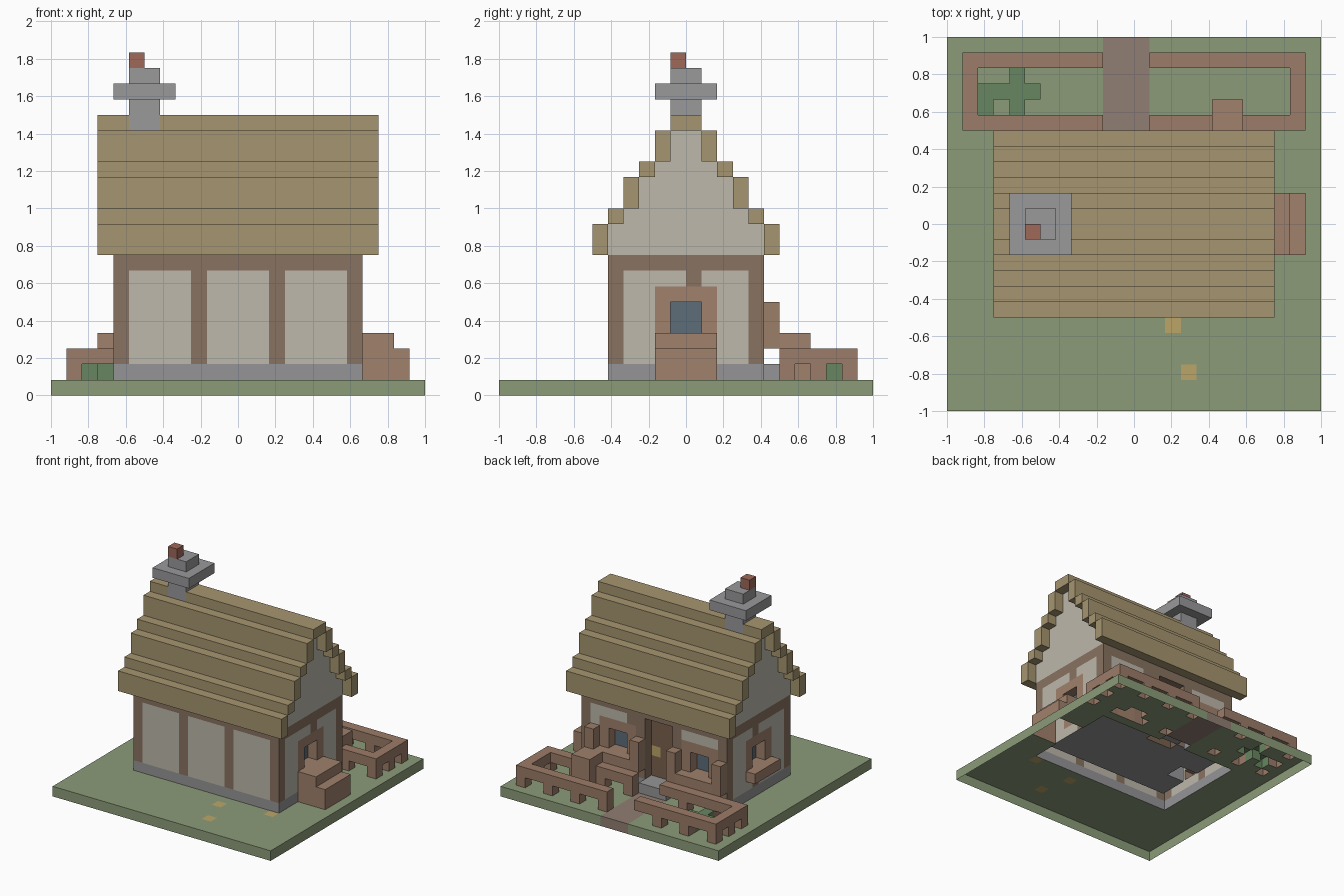
import bpy, bmesh
from mathutils import Vector

if "Cube" in bpy.data.objects:
    bpy.data.objects.remove(bpy.data.objects["Cube"])

U = 1 / 12          # one block; the plot is 24 x 24 blocks
grid = {}           # block -> part name

COLORS = {
    "ground": (.26, .33, .19), "path": (.28, .21, .17), "straw_patch": (.5, .38, .14),
    "foundation": (.30, .30, .31), "plaster_wall": (.51, .48, .41), "timber_frame": (.25, .17, .12),
    "window_frame": (.35, .22, .15), "window_glass": (.11, .15, .19), "door": (.19, .12, .075),
    "door_knob": (.5, .38, .14), "roof": (.38, .30, .16), "chimney": (.32, .32, .33),
    "chimney_pot": (.35, .14, .10), "doorstep": (.30, .30, .31), "shutter": (.33, .21, .14),
    "flower_box": (.35, .22, .15), "fence": (.33, .20, .14), "crate": (.35, .22, .15),
    "bench": (.35, .22, .15), "bush": (.14, .24, .12),
}


def fill(part, x, y, z):
    """Fill a range of blocks with a part, or carve it away when part is None."""
    for i in range(*x):
        for j in range(*y):
            for k in range(*z):
                if part:
                    grid[i, j, k] = part
                else:
                    grid.pop((i, j, k), None)


# Ground, path and straw patches
fill("ground", (0, 24), (0, 24), (0, 1))
fill("path", (10, 13), (17, 24), (0, 1))
for i, j in ((14, 5), (15, 2), (19, 6)):
    fill("straw_patch", (i, i + 1), (j, j + 1), (0, 1))

# House shell: stone floor, one-block plaster walls, timber top beam
fill("foundation", (4, 20), (7, 17), (1, 2))
fill("plaster_wall", (4, 20), (7, 17), (2, 8))
fill("timber_frame", (4, 20), (7, 17), (8, 9))
fill(None, (5, 19), (8, 16), (2, 9))

# Upright timbers
for j in (7, 16):
    for i in (4, 9, 14, 19):
        fill("timber_frame", (i, i + 1), (j, j + 1), (2, 9))
for i in (4, 19):
    fill("timber_frame", (i, i + 1), (12, 13), (2, 9))

# Stepped roof with gables: (first row, bottom, top), mirrored across the ridge
for j, z0, z1 in ((6, 9, 11), (7, 11, 12), (8, 12, 14), (9, 14, 15), (10, 15, 17), (11, 17, 18)):
    for jj in (j, 23 - j):
        fill("roof", (3, 21), (jj, jj + 1), (z0, z1))
    if j < 11:
        for i in (4, 19):
            fill("plaster_wall", (i, i + 1), (j + 1, 23 - j), (z0, z1))

# Chimney with cap and pot
fill("chimney", (5, 7), (11, 13), (2, 21))
fill("chimney", (4, 8), (10, 14), (19, 20))
fill("chimney_pot", (5, 6), (11, 12), (21, 22))

# Side windows, recessed one block
for wall, pane in ((4, 5), (19, 18)):
    fill("window_frame", (wall, wall + 1), (10, 14), (3, 7))
    fill(None, (wall, wall + 1), (11, 13), (4, 6))
    fill("window_glass", (pane, pane + 1), (11, 13), (4, 6))
fill("flower_box", (3, 4), (10, 14), (3, 4))

# Back windows with shutters and flower boxes
for i in (6, 15):
    fill("window_frame", (i - 1, i + 3), (16, 17), (3, 7))
    fill(None, (i, i + 2), (16, 17), (4, 6))
    fill("window_glass", (i, i + 2), (15, 16), (4, 6))
    fill("flower_box", (i - 1, i + 3), (17, 18), (3, 4))
    for s in (i - 2, i + 3):
        fill("shutter", (s, s + 1), (17, 18), (3, 6))

# Recessed back door, frame and step
fill("timber_frame", (9, 14), (16, 17), (2, 9))
fill(None, (10, 13), (16, 17), (2, 8))
fill("door", (10, 13), (15, 16), (2, 8))
fill("door_knob", (12, 13), (15, 16), (4, 5))
fill("doorstep", (10, 13), (17, 18), (1, 2))

# Garden fence: rails, then posts
for x0, x1 in ((1, 10), (13, 23)):
    for j in (18, 22):
        fill("fence", (x0, x1), (j, j + 1), (2, 3))
        for i in range(x0, x1, 3):
            fill("fence", (i, i + 1), (j, j + 1), (1, 2))
for i in (1, 22):
    fill("fence", (i, i + 1), (18, 23), (2, 3))
    for j in (18, 20, 22):
        fill("fence", (i, i + 1), (j, j + 1), (1, 2))

# Garden bush, crate, and stepped bench on the right side
fill("bush", (2, 6), (20, 21), (1, 2))
fill("bush", (4, 5), (19, 22), (1, 2))
fill("bush", (2, 3), (19, 20), (1, 2))
fill("crate", (17, 19), (18, 20), (1, 4))
fill("bench", (20, 22), (10, 14), (1, 4))
fill("bench", (22, 23), (10, 14), (1, 3))


def block_faces(cell):
    """Corner lists for the exposed sides of a block; the plot has no underside."""
    for axis in range(3):
        for side in (0, 1):
            near = list(cell)
            near[axis] += 2 * side - 1
            if tuple(near) in grid or near[2] < 0:
                continue
            a, b = (axis + 1) % 3, (axis + 2) % 3
            ring = []
            for da, db in ((0, 0), (1, 0), (1, 1), (0, 1)):
                p = list(cell)
                p[axis] += side
                p[a] += da
                p[b] += db
                ring.append(Vector((p[0] - 12, p[1] - 12, p[2])) * U)
            yield ring if side else ring[::-1]


# One flat-shaded mesh per part
for part, color in COLORS.items():
    bm = bmesh.new()
    for cell, name in grid.items():
        if name == part:
            for ring in block_faces(cell):
                bm.faces.new([bm.verts.new(p) for p in ring])
    bmesh.ops.remove_doubles(bm, verts=bm.verts, dist=U / 100)
    mesh = bpy.data.meshes.new(part)
    bm.to_mesh(mesh)
    bm.free()
    mat = bpy.data.materials.new(part)
    mat.diffuse_color = (*color, 1)
    mat.use_nodes = True
    mat.node_tree.nodes["Principled BSDF"].inputs["Base Color"].default_value = mat.diffuse_color
    mesh.materials.append(mat)
    bpy.context.collection.objects.link(bpy.data.objects.new(part, mesh))
